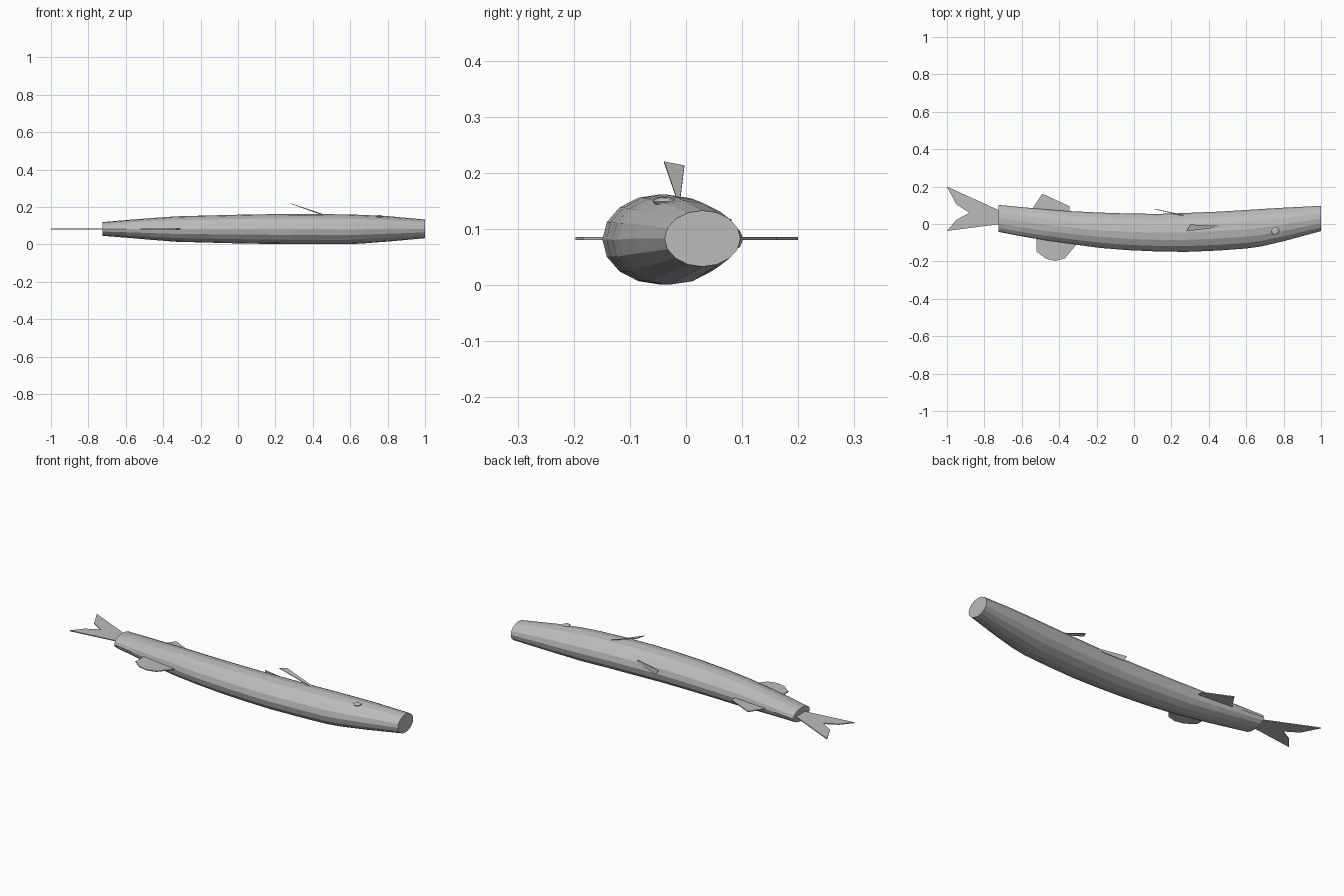
import bpy, bmesh, math
from mathutils import Vector

if "Cube" in bpy.data.objects:
    bpy.data.objects.remove(bpy.data.objects["Cube"])

grey = bpy.data.materials.new("plain_grey")
grey.diffuse_color = (0.5, 0.5, 0.5, 1)
grey.use_nodes = True
grey.node_tree.nodes["Principled BSDF"].inputs["Base Color"].default_value = grey.diffuse_color


def finish(bm, name):
    bmesh.ops.recalc_face_normals(bm, faces=bm.faces[:])
    me = bpy.data.meshes.new(name)
    bm.to_mesh(me)
    bm.free()
    me.materials.append(grey)
    ob = bpy.data.objects.new(name, me)
    bpy.context.collection.objects.link(ob)
    return ob


def plate(name, pts, thick=0.005):
    """Thin fin: a flat polygon extruded evenly about its plane."""
    bm = bmesh.new()
    pts = [Vector(p) for p in pts]
    n = (pts[1] - pts[0]).cross(pts[-1] - pts[0]).normalized() * thick / 2
    a = [bm.verts.new(p + n) for p in pts]
    b = [bm.verts.new(p - n) for p in pts]
    bm.faces.new(a)
    bm.faces.new(b[::-1])
    for i in range(len(pts)):
        j = (i + 1) % len(pts)
        bm.faces.new((a[i], b[i], b[j], a[j]))
    return finish(bm, name)


# body: oval rings (x, y low, y high, z low, z high) along a bent spine
RINGS = [(-0.725, -0.042, 0.102, 0.046, 0.119), (-0.60, -0.066, 0.090, 0.036, 0.130),
         (-0.47, -0.088, 0.079, 0.025, 0.140), (-0.33, -0.108, 0.068, 0.014, 0.150),
         (-0.18, -0.128, 0.061, 0.010, 0.154), (-0.03, -0.140, 0.056, 0.006, 0.158),
         (0.13, -0.147, 0.054, 0.003, 0.161), (0.28, -0.149, 0.059, 0.001, 0.162),
         (0.45, -0.142, 0.066, 0.001, 0.162), (0.60, -0.131, 0.075, 0.001, 0.160),
         (0.68, -0.120, 0.080, 0.006, 0.157), (0.80, -0.092, 0.087, 0.015, 0.151),
         (0.90, -0.065, 0.092, 0.024, 0.142), (1.0, -0.038, 0.097, 0.033, 0.133)]
SIDES = 16
bm = bmesh.new()
loops = []
for x, y0, y1, z0, z1 in RINGS:
    ring = []
    for i in range(SIDES):
        t = 2 * math.pi * i / SIDES
        ring.append(bm.verts.new((x, (y0 + y1) / 2 + (y1 - y0) / 2 * math.cos(t),
                                  (z0 + z1) / 2 + (z1 - z0) / 2 * math.sin(t))))
    loops.append(ring)
for a, b in zip(loops, loops[1:]):
    for i in range(SIDES):
        j = (i + 1) % SIDES
        bm.faces.new((a[i], a[j], b[j], b[i]))
bm.faces.new(loops[0])
bm.faces.new(loops[-1][::-1])
finish(bm, "fish_body")

# fins lying in the middle plane of the body
MID = 0.083
flat_fins = {
    "tail_fin": [(-0.71, 0.0), (-0.71, 0.068), (-1.0, 0.2), (-0.95, 0.105),
                 (-0.88, 0.06), (-0.95, 0.022), (-1.0, -0.037)],
    "dorsal_fin": [(-0.40, 0.05), (-0.345, 0.06), (-0.345, 0.095), (-0.49, 0.162),
                   (-0.545, 0.08), (-0.50, 0.05)],
    "anal_fin": [(-0.52, -0.06), (-0.52, -0.148), (-0.47, -0.186), (-0.42, -0.197),
                 (-0.37, -0.184), (-0.30, -0.10), (-0.34, -0.06)],
}
for name, pts in flat_fins.items():
    plate(name, [(x, y, MID) for x, y in pts])

# small swept side fins
plate("pectoral_fin", [(0.28, -0.039, 0.219), (0.30, -0.003, 0.212),
                       (0.47, -0.01, 0.155), (0.45, -0.018, 0.158)], 0.003)
plate("small_back_fin", [(0.11, 0.080, 0.118), (0.13, 0.076, 0.090),
                         (0.27, 0.045, 0.113), (0.26, 0.045, 0.122)], 0.003)

# eye: small low bump on the upper side
bm = bmesh.new()
bmesh.ops.create_uvsphere(bm, u_segments=12, v_segments=6, radius=1)
bmesh.ops.scale(bm, vec=(0.021, 0.021, 0.008), verts=bm.verts[:])
bmesh.ops.translate(bm, vec=(0.755, -0.038, 0.149), verts=bm.verts[:])
finish(bm, "eye")
